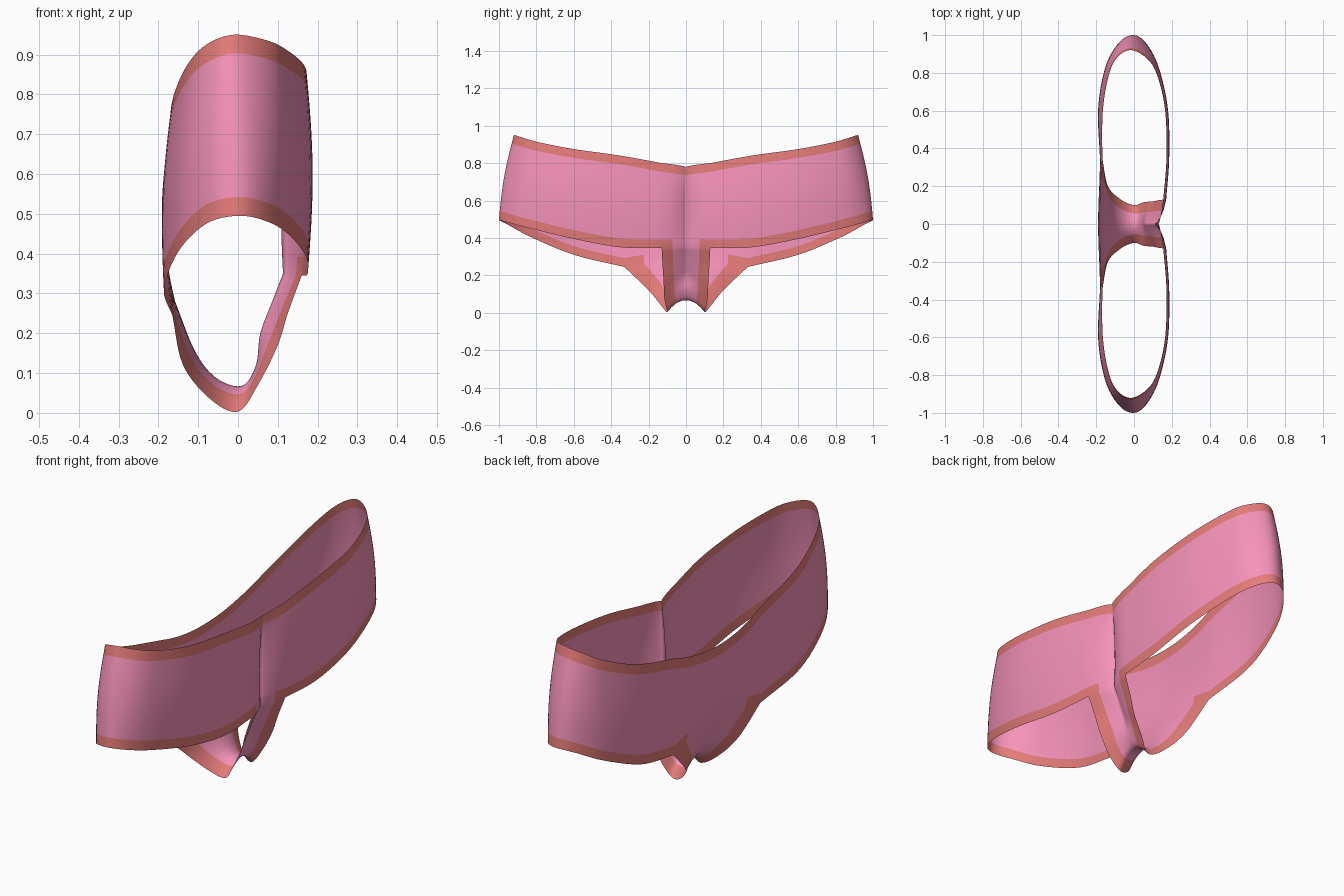
import bpy, bmesh, math
from mathutils import Vector

if "Cube" in bpy.data.objects:
    bpy.data.objects.remove(bpy.data.objects["Cube"])


def spline(keys, t):
    """Catmull-Rom through tuples of any length, t in 0..1."""
    n = len(keys) - 1
    i = min(int(t * n), n - 1)
    u = t * n - i
    b, c = keys[i], keys[i + 1]
    a = keys[i - 1] if i > 0 else [2 * p - q for p, q in zip(b, c)]
    d = keys[i + 2] if i + 2 <= n else [2 * q - p for p, q in zip(b, c)]
    return [0.5 * (2 * q + (r - p) * u + (2 * p - 5 * q + 4 * r - s) * u * u
                   + (3 * q - p - 3 * r + s) * u ** 3)
            for p, q, r, s in zip(a, b, c, d)]


def material(name, rgb):
    m = bpy.data.materials.new(name)
    m.diffuse_color = (*rgb, 1)
    m.use_nodes = True
    m.node_tree.nodes["Principled BSDF"].inputs["Base Color"].default_value = m.diffuse_color
    return m


# Half outline (y >= 0): lower and upper edge of the band, back -> side -> front
LOW = [(.160, .13, .345), (.175, .35, .35), (.17, .6, .395), (.125, .83, .45),
       (.07, .95, .482), (0, 1, .495), (-.08, .96, .475), (-.15, .83, .405),
       (-.186, .6, .31), (-.165, .33, .245)]
TOP = [(.155, .13, .80), (.172, .35, .84), (.165, .6, .875), (.125, .78, .91),
       (.075, .87, .935), (-.01, .92, .95), (-.08, .89, .925), (-.13, .8, .87),
       (-.165, .6, .785), (-.168, .33, .71)]
TOP_BACK, TOP_FRONT = (.13, 0, .78), (-.18, 0, .655)

# Gusset rows: centre x, z / edge x, y, z / trim start / cross-section exponent
GUSSET = [(.113, .35, .160, .13, .345, .55, .6), (.086, .28, .125, .125, .25, .55, .8),
          (.056, .20, .10, .12, .17, .53, 1), (.045, .12, .05, .115, .07, .53, 1.5),
          (.01, .068, 0, .10, .003, .55, 2), (-.055, .088, -.07, .13, .035, .58, 2),
          (-.108, .155, -.138, .20, .12, .62, 2), (-.158, .28, -.165, .33, .245, .68, 2)]
INNER, OUTER = 8, 2          # columns of cloth and of trim across half the gusset
NS = INNER + OUTER


def column_s(k, c):
    return c * k / INNER if k <= INNER else c + (1 - c) * (k - INNER) / OUTER


def gusset_point(t, k):
    cx, cz, ex, ey, ez, c, p = spline(GUSSET, t)
    s = column_s(k, c)
    f = s ** p
    return Vector((cx + (ex - cx) * f, ey * s, cz + (ez - cz) * f))


def top_point(centre, edge, c, p, k):
    s = column_s(k, c)
    f = s ** p
    return Vector((centre[0] + (edge[0] - centre[0]) * f, edge[1] * s,
                   centre[2] + (edge[2] - centre[2]) * f))


# Band columns: (bottom, top, bulge, bottom trim starts here)
columns = []
for k in range(NS + 1):      # back crease is drawn inward at the centre
    columns.append((gusset_point(0, k), top_point(TOP_BACK, TOP[0], .55, .7, k),
                    -.012 + .025 * (k / NS) ** .6, k >= INNER))
MAIN = 54
for i in range(1, MAIN):
    t = i / MAIN
    columns.append((Vector(spline(LOW, t)), Vector(spline(TOP, t)), .013, True))
for k in range(NS, -1, -1):  # belly is fuller at the centre
    columns.append((gusset_point(1, k), top_point(TOP_FRONT, TOP[-1], .68, 2, k),
                    .013 + .008 * (1 - k / NS), k > INNER))

bm = bmesh.new()
ROWS, TRIM = 12, .047
grid = []
for low, top, bulge, _ in columns:
    t = TRIM / (top.z - low.z)
    vs = [0] + [t + (1 - 2 * t) * j / ROWS for j in range(ROWS + 1)] + [1]
    out = Vector((low.x / .17, max(0, low.y - .6) / .4, 0))
    out = out.normalized() if out.length else out
    grid.append([bm.verts.new(low.lerp(top, v) + out * bulge * math.sin(math.pi * v))
                 for v in vs])
for i in range(len(grid) - 1):
    for j in range(ROWS + 2):
        f = bm.faces.new((grid[i][j], grid[i + 1][j], grid[i + 1][j + 1], grid[i][j + 1]))
        low_trim = j == 0 and columns[i][3] and (i < NS + MAIN or i - NS - MAIN < OUTER)
        f.material_index = int(j == ROWS + 1 or low_trim)

# Gusset strip running under from back to front
GR = 42
strip = [[bm.verts.new(gusset_point(r / GR, k)) for k in range(NS + 1)]
         for r in range(GR + 1)]
for r in range(GR):
    for k in range(NS):
        f = bm.faces.new((strip[r + 1][k], strip[r + 1][k + 1], strip[r][k + 1], strip[r][k]))
        f.material_index = int(k >= INNER)

bmesh.ops.remove_doubles(bm, verts=bm.verts, dist=.0005)
mesh = bpy.data.meshes.new("briefs")
bm.to_mesh(mesh)
bm.free()
briefs = bpy.data.objects.new("briefs", mesh)
bpy.context.collection.objects.link(briefs)
mesh.materials.append(material("pink_cloth", (.92, .29, .49)))
mesh.materials.append(material("coral_trim", (.78, .20, .19)))

# Mirror to the other side
mirror = briefs.modifiers.new("mirror", 'MIRROR')
mirror.use_axis = (False, True, False)
mirror.merge_threshold = .001

bpy.context.view_layer.objects.active = briefs
briefs.select_set(True)
bpy.ops.object.shade_smooth_by_angle(angle=math.radians(50))
